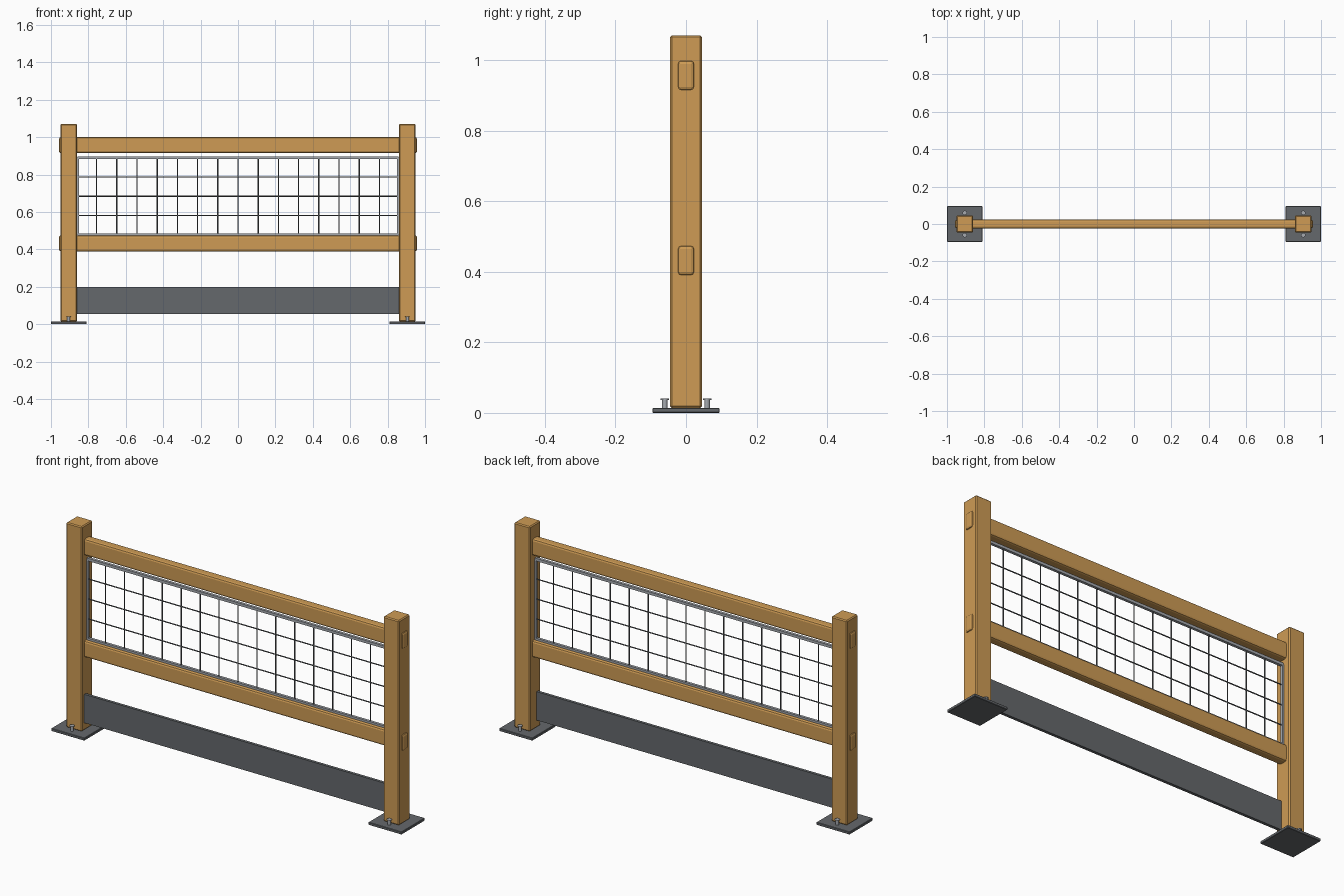
import bpy, bmesh
from mathutils import Matrix, Vector

if "Cube" in bpy.data.objects:
    bpy.data.objects.remove(bpy.data.objects["Cube"])


def material(name, color):
    m = bpy.data.materials.new(name)
    m.diffuse_color = color
    m.use_nodes = True
    m.node_tree.nodes["Principled BSDF"].inputs["Base Color"].default_value = m.diffuse_color
    return m


WOOD = material("wood", (0.62, 0.33, 0.09, 1))
DARK = material("dark_metal", (0.13, 0.14, 0.15, 1))
STEEL = material("steel", (0.38, 0.40, 0.43, 1))


def finish(name, bm, mat):
    me = bpy.data.meshes.new(name)
    bm.to_mesh(me)
    bm.free()
    ob = bpy.data.objects.new(name, me)
    bpy.context.collection.objects.link(ob)
    me.materials.append(mat)
    return ob


def add_box(bm, lo, hi):
    lo, hi = Vector(lo), Vector(hi)
    bmesh.ops.create_cube(bm, size=1, matrix=Matrix.Translation((lo + hi) / 2)
                          @ Matrix.Diagonal((*(hi - lo), 1)))


def add_cyl(bm, a, b, r, n=8):
    a, b = Vector(a), Vector(b)
    d = b - a
    bmesh.ops.create_cone(bm, cap_ends=True, segments=n, radius1=r, radius2=r, depth=d.length,
                          matrix=Matrix.Translation((a + b) / 2)
                          @ d.to_track_quat('Z', 'Y').to_matrix().to_4x4())


def box(name, lo, hi, mat, bevel=0, segments=1):
    bm = bmesh.new()
    add_box(bm, lo, hi)
    ob = finish(name, bm, mat)
    if bevel:
        mod = ob.modifiers.new("bevel", 'BEVEL')
        mod.width, mod.segments = bevel, segments
    return ob


# posts, base plates and anchor bolts
PX = 0.905
for side, x in (("left", -PX), ("right", PX)):
    box(side + "_post", (x - 0.045, -0.045, 0.014), (x + 0.045, 0.045, 1.07), WOOD, 0.005)
    box(side + "_base_plate", (x - 0.095, -0.095, 0), (x + 0.095, 0.095, 0.014), DARK, 0.002)
    bm = bmesh.new()
    for y in (-0.06, 0.06):
        add_cyl(bm, (x, y, 0.012), (x, y, 0.039), 0.008, 12)
        add_cyl(bm, (x, y, 0.037), (x, y, 0.041), 0.012, 12)
    finish(side + "_anchor_bolts", bm, STEEL)

# rails running through the posts, with ends showing as tenons
for name, z in (("upper_rail", 0.957), ("lower_rail", 0.432)):
    box(name, (-0.957, -0.0235, z - 0.0425), (0.957, 0.0235, z + 0.0425), WOOD, 0.01, 2)

# kick board
box("kick_board", (-0.865, -0.025, 0.053), (0.865, -0.01, 0.2), DARK)

# mesh panel frame
Z0, Z1, X1 = 0.478, 0.89, 0.858
bm = bmesh.new()
for z in (Z0, Z1):
    add_box(bm, (-X1, -0.007, z - 0.007), (X1, 0.007, z + 0.007))
for x in (-X1, X1):
    add_box(bm, (x - 0.007, -0.007, Z0), (x + 0.007, 0.007, Z1))
finish("mesh_frame", bm, STEEL)

# wire grid
bm = bmesh.new()
for i in range(-7, 8):
    add_cyl(bm, (i * 0.108, 0, Z0), (i * 0.108, 0, Z1), 0.003)
for i in (1, 2, 3):
    z = Z0 + (Z1 - Z0) * i / 4
    add_cyl(bm, (-0.865, 0, z), (0.865, 0, z), 0.003)
finish("wire_grid", bm, DARK)
